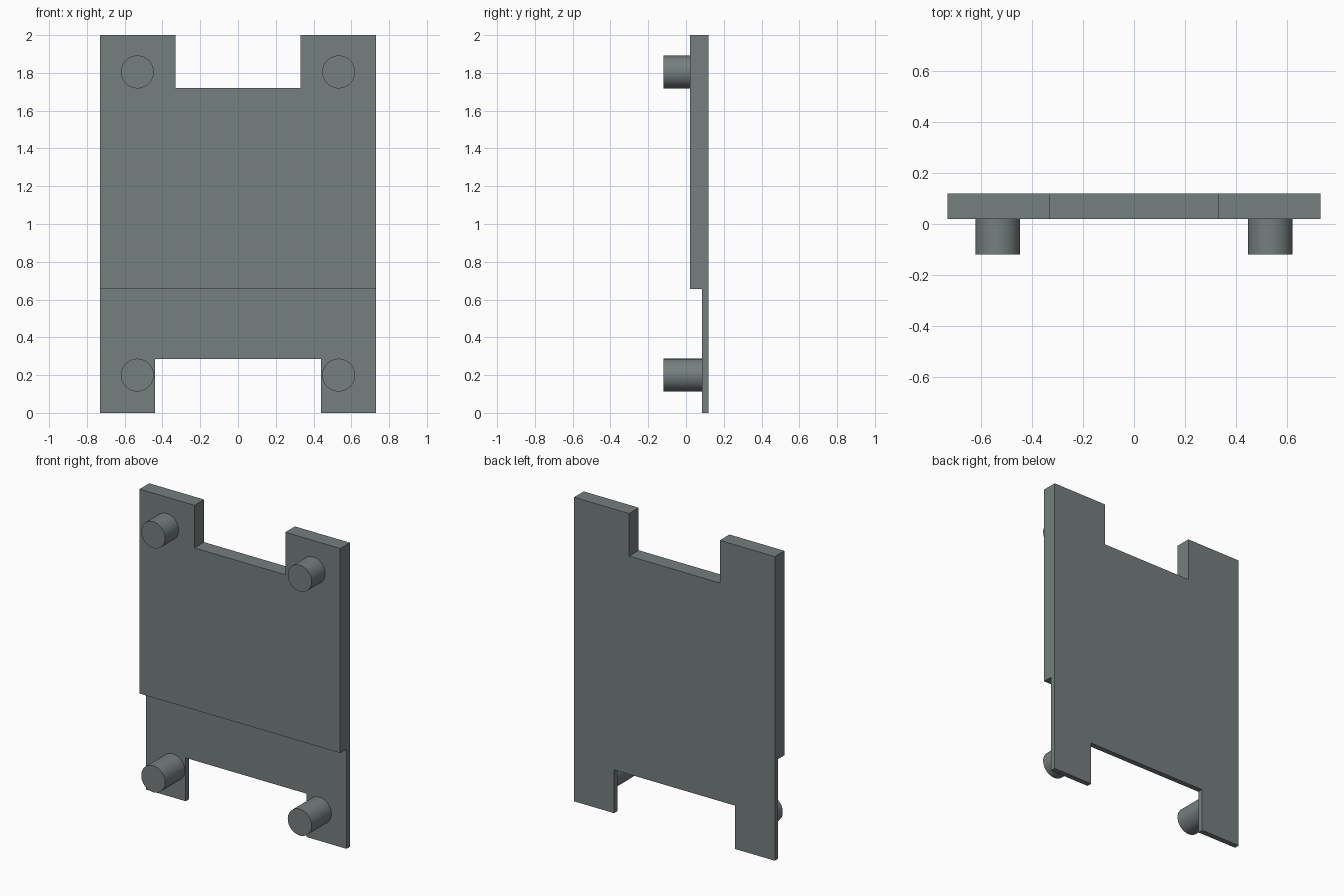
import bpy, bmesh, math
from mathutils import Matrix

if "Cube" in bpy.data.objects:
    bpy.data.objects.remove(bpy.data.objects["Cube"])

grey = bpy.data.materials.new("slate grey")
grey.diffuse_color = (0.18, 0.21, 0.21, 1)
grey.use_nodes = True
grey.node_tree.nodes["Principled BSDF"].inputs["Base Color"].default_value = grey.diffuse_color


def add_object(name, bm):
    bmesh.ops.recalc_face_normals(bm, faces=bm.faces)
    mesh = bpy.data.meshes.new(name)
    bm.to_mesh(mesh)
    bm.free()
    mesh.materials.append(grey)
    obj = bpy.data.objects.new(name, mesh)
    bpy.context.collection.objects.link(obj)
    return obj


def extrude_x(name, profile, half_width):
    """Extrude a (y, z) profile symmetrically along x."""
    bm = bmesh.new()
    face = bm.faces.new([bm.verts.new((-half_width, y, z)) for y, z in profile])
    new = bmesh.ops.extrude_face_region(bm, geom=[face])["geom"]
    verts = [v for v in new if isinstance(v, bmesh.types.BMVert)]
    bmesh.ops.translate(bm, verts=verts, vec=(2 * half_width, 0, 0))
    return add_object(name, bm)


# Stepped plate: thick above, thin below, flush at the back
BACK, THICK, THIN, STEP = 0.12, 0.02, 0.085, 0.655
plate = extrude_x("plate", [(BACK, 0), (BACK, 2), (THICK, 2), (THICK, STEP),
                            (THIN, STEP), (THIN, 0)], 0.73)

# Rectangular notches in the top and bottom edges
for name, half_width, low, high in (("top_notch_cutter", 0.33, 1.72, 2.2),
                                    ("bottom_notch_cutter", 0.44, -0.2, 0.285)):
    cutter = extrude_x(name, [(-0.1, low), (0.3, low), (0.3, high), (-0.1, high)], half_width)
    cutter.hide_render = True
    cutter.hide_set(True)
    cut = plate.modifiers.new(name, 'BOOLEAN')
    cut.operation = 'DIFFERENCE'
    cut.solver = 'EXACT'
    cut.object = cutter

# Round pegs at the four corners, reaching forward from the plate
FRONT = -0.12
for level, z, base in (("upper", 1.805, THICK), ("lower", 0.2, THIN)):
    for side, x in (("left", -0.533), ("right", 0.533)):
        bm = bmesh.new()
        bmesh.ops.create_cone(bm, cap_ends=True, segments=48, radius1=0.087,
                              radius2=0.087, depth=base - FRONT,
                              matrix=Matrix.Translation((x, (base + FRONT) / 2, z))
                              @ Matrix.Rotation(math.pi / 2, 4, 'X'))
        peg = add_object(f"{level}_{side}_peg", bm)
        bpy.ops.object.select_all(action='DESELECT')
        peg.select_set(True)
        bpy.context.view_layer.objects.active = peg
        bpy.ops.object.shade_smooth_by_angle(angle=math.radians(30))
